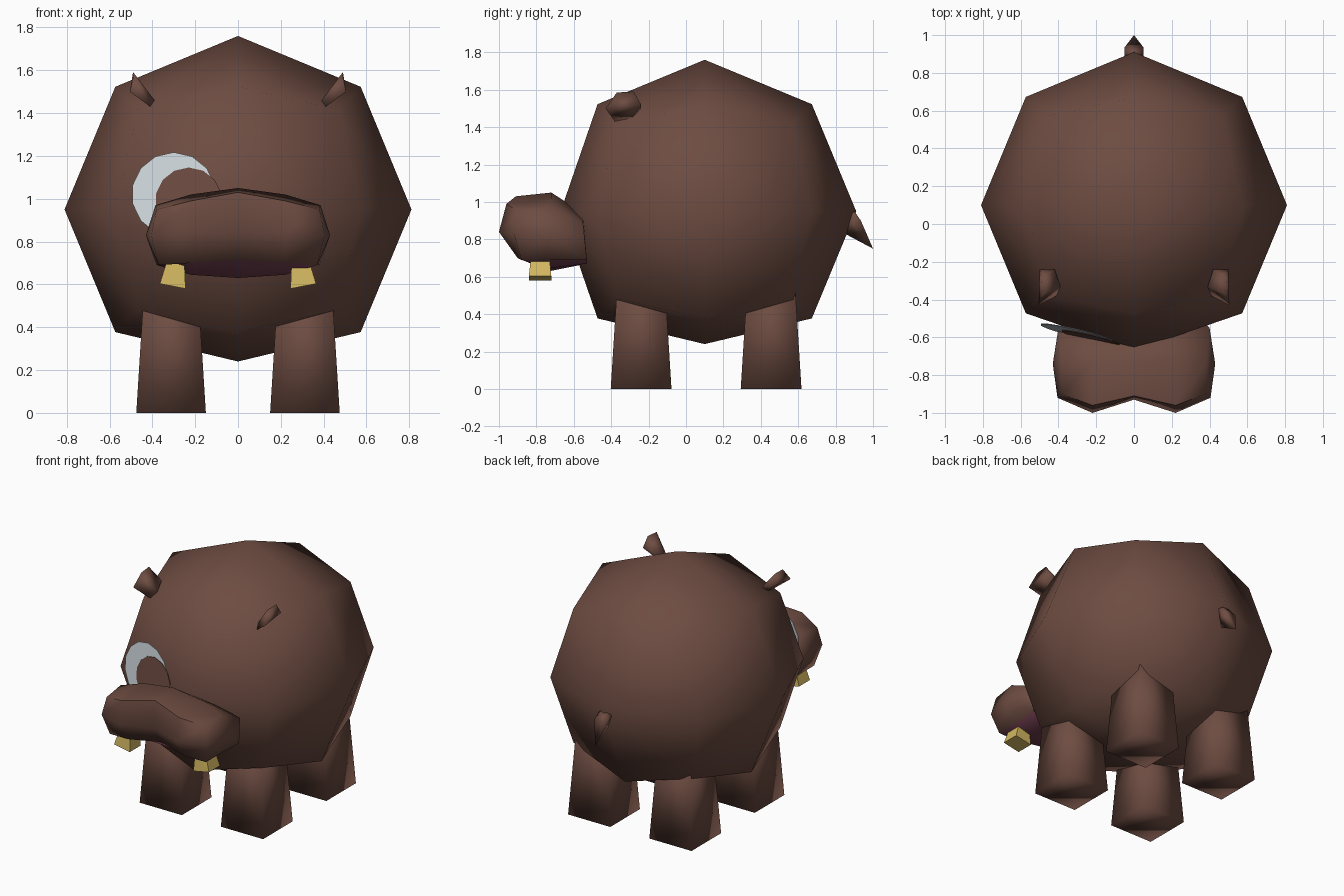
import bpy
import bmesh
import math
from mathutils import Vector, Matrix

if "Cube" in bpy.data.objects:
    bpy.data.objects.remove(bpy.data.objects["Cube"], do_unlink=True)


def material(name, rgb):
    m = bpy.data.materials.new(name)
    m.use_nodes = True
    m.diffuse_color = (*rgb, 1)
    m.node_tree.nodes["Principled BSDF"].inputs["Base Color"].default_value = (*rgb, 1)
    return m


BROWN = material("brown_hide", (0.153, 0.072, 0.053))
PURPLE = material("mouth_purple", (0.188, 0.055, 0.089))
GOLD = material("tooth_gold", (0.66, 0.48, 0.12))
WHITE = material("eye_white", (0.623, 0.687, 0.716))


def finish(bm, name, *mats, smooth=True):
    """Turn a bmesh into a named object with its materials."""
    bmesh.ops.recalc_face_normals(bm, faces=bm.faces)
    for f in bm.faces:
        f.smooth = smooth
    mesh = bpy.data.meshes.new(name)
    bm.to_mesh(mesh)
    bm.free()
    for m in mats:
        mesh.materials.append(m)
    ob = bpy.data.objects.new(name, mesh)
    bpy.context.collection.objects.link(ob)
    return ob


def hull(name, points, mat, smooth=True):
    bm = bmesh.new()
    for p in points:
        bm.verts.new(p)
    res = bmesh.ops.convex_hull(bm, input=bm.verts)
    loose = [v for v in bm.verts if not v.link_faces]
    bmesh.ops.delete(bm, geom=loose, context="VERTS")
    return finish(bm, name, mat, smooth=smooth)


# Body: a once-divided cube blown up to a ball, flattened at belly and face
R = 0.81
bm = bmesh.new()
bmesh.ops.create_cube(bm, size=2)
bmesh.ops.subdivide_edges(bm, edges=bm.edges[:], cuts=1, use_grid_fill=True)
for v in bm.verts:
    v.co = v.co.normalized() * R
    if v.co.z < -0.9 * R:
        v.co.z += 0.1
    if v.co.y < -0.9 * R:
        v.co.y += 0.04
    v.co += Vector((0, 0.1, 0.95))
finish(bm, "body", BROWN)

# Legs: tapered square posts
for side, x in (("left", 0.3125), ("right", -0.3125)):
    for end, y in (("front", -0.24), ("back", 0.455)):
        bm = bmesh.new()
        bmesh.ops.create_cone(bm, cap_ends=True, segments=4, radius1=0.1625 * math.sqrt(2),
                              radius2=0.125 * math.sqrt(2), depth=0.6)
        bmesh.ops.rotate(bm, verts=bm.verts, matrix=Matrix.Rotation(math.pi / 4, 3, "Z"))
        bmesh.ops.translate(bm, verts=bm.verts, vec=(x, y, 0.3))
        finish(bm, f"{end}_{side}_leg", BROWN)

# Muzzle: side profiles (y, z) lofted from the middle outwards, mirrored
# order: front, top front, top middle, top back, back bottom, mouth middle, lip
middle = [(-0.93, 0.84), (-0.91, 1.03), (-0.72, 1.05), (-0.55, 0.94),
          (-0.53, 0.67), (-0.73, 0.63), (-0.84, 0.715)]
cheek = [(-1.0, 0.84), (-0.96, 0.99), (-0.72, 1.02), (-0.55, 0.92),
         (-0.53, 0.67), (-0.73, 0.645), (-0.9, 0.70)]
edge = [(-0.92, 0.83), (-0.9, 0.95), (-0.74, 0.97), (-0.55, 0.88),
        (-0.53, 0.69), (-0.73, 0.69), (-0.88, 0.69)]
edge_x = [0.405, 0.38, 0.385, 0.4, 0.38, 0.37, 0.37]

bm = bmesh.new()
n = len(middle)
rings = []
for s, pts, xs in ((-1, edge, edge_x), (-1, cheek, [0.22] * n), (0, middle, [0] * n),
                   (1, cheek, [0.22] * n), (1, edge, edge_x)):
    rings.append([bm.verts.new((s * x, y, z)) for x, (y, z) in zip(xs, pts)])
for a, b in zip(rings, rings[1:]):
    for i in range(n):
        j = (i + 1) % n
        f = bm.faces.new((a[i], a[j], b[j], b[i]))
        f.material_index = 1 if i in (4, 5) else 0
for ring, s in ((rings[0], -1), (rings[-1], 1)):
    tip = bm.verts.new((s * 0.43, -0.74, 0.83))
    for i in range(n):
        bm.faces.new((ring[i], ring[(i + 1) % n], tip))
muzzle = finish(bm, "muzzle", BROWN, PURPLE)
bpy.context.view_layer.objects.active = muzzle
muzzle.select_set(True)
bpy.ops.object.shade_smooth_by_angle(angle=math.radians(60))
muzzle.select_set(False)

# Ears and teeth, mirrored left and right
ear = [(0.485, -0.37, 1.585), (0.49, -0.28, 1.59), (0.505, -0.43, 1.5), (0.5, -0.24, 1.52),
       (0.41, -0.38, 1.43), (0.41, -0.3, 1.43), (0.42, -0.24, 1.5), (0.39, -0.33, 1.46)]
tooth = [(x, y, z) for x, z, d in ((0.25, 0.70, 0.05), (0.335, 0.70, 0.05),
                                   (0.245, 0.58, 0.06), (0.365, 0.603, 0.06))
         for y in (-0.78 - d, -0.78 + d)]
for side, s in (("left", 1), ("right", -1)):
    hull(f"{side}_ear", [(s * x, y, z) for x, y, z in ear], BROWN)
    hull(f"{side}_tooth", [(s * x, y, z) for x, y, z in tooth], GOLD, smooth=False)

# Tail: short drooping spike
hull("tail", [(s * 0.05, y, z) for s in (-1, 1) for y, z in ((0.89, 0.93), (0.935, 0.9))]
     + [(0, 0.85, 0.83), (0, 0.88, 0.98), (0, 1.0, 0.75)], BROWN)


# Eye: white disc with a hide-coloured lid disc in front, leaving a crescent
def eye_disc(name, cx, cz, r, lift, mat):
    bm = bmesh.new()
    verts = []
    for k in range(14):
        a = math.tau * (k + 0.5) / 14
        x, z = cx + r * math.cos(a), cz + r * math.sin(a)
        verts.append(bm.verts.new((x, -0.58 - 0.234 * (x + 0.3) + 0.1 * (z - 1.02) - lift, z)))
    face = bm.faces.new(verts)
    ext = bmesh.ops.extrude_face_region(bm, geom=[face])
    back = [g for g in ext["geom"] if isinstance(g, bmesh.types.BMVert)]
    bmesh.ops.translate(bm, verts=back, vec=(0, 0.004, 0))
    finish(bm, name, mat, smooth=False)


eye_disc("eye_white", -0.3, 1.02, 0.197, 0, WHITE)
eye_disc("eye_lid", -0.23, 0.99, 0.156, 0.005, BROWN)
